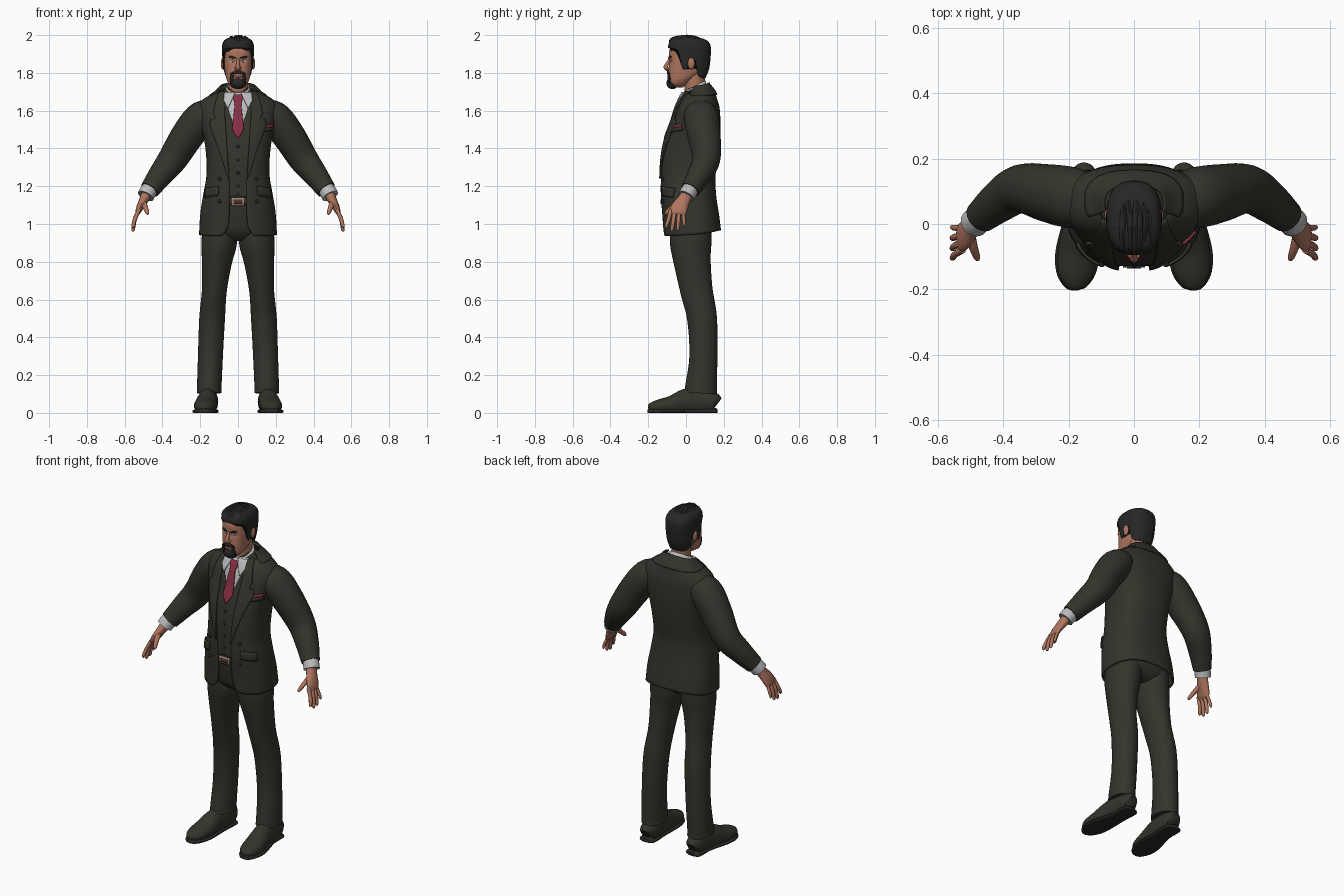
import bpy, bmesh, math, random
from mathutils import Vector

random.seed(4)
N = 2.5                      # roundness exponent of body cross-sections
TAU = 2 * math.pi


def colour(name, r, g, b):
    m = bpy.data.materials.new(name)
    m.diffuse_color = (r, g, b, 1)
    return m


SUIT = colour("charcoal_cloth", .034, .034, .025)
SHIRT = colour("white_cotton", .50, .50, .51)
TIE = colour("crimson_silk", .24, .028, .055)
SKIN = colour("skin", .43, .18, .115)
HAIR = colour("dark_hair", .020, .021, .018)
LEATHER = colour("brown_leather", .09, .035, .022)
METAL = colour("buckle_metal", .30, .24, .20)
LIP = colour("lip", .30, .10, .08)
IRIS = colour("iris", .08, .13, .17)


def at(tab, t):
    """Smooth interpolation of a table whose first column is the parameter."""
    t = min(max(t, tab[0][0]), tab[-1][0])
    i = 0
    while i < len(tab) - 2 and t > tab[i + 1][0]:
        i += 1

    def slope(k, c):
        a, b = tab[max(k - 1, 0)], tab[min(k + 1, len(tab) - 1)]
        return (b[c] - a[c]) / (b[0] - a[0])
    h = tab[i + 1][0] - tab[i][0]
    u = (t - tab[i][0]) / h
    return [(2*u**3 - 3*u*u + 1) * tab[i][c] + (u**3 - 2*u*u + u) * h * slope(i, c)
            + (3*u*u - 2*u**3) * tab[i + 1][c] + (u**3 - u*u) * h * slope(i + 1, c)
            for c in range(1, len(tab[0]))]


def grid(name, rows, mat, closed=False, caps=False, thick=0, mirror=False):
    bm = bmesh.new()
    vs = [[bm.verts.new(p) for p in r] for r in rows]
    n = len(vs[0])
    for a, b in zip(vs, vs[1:]):
        for j in range(n if closed else n - 1):
            k = (j + 1) % n
            bm.faces.new((a[j], a[k], b[k], b[j]))
    if caps:
        bm.faces.new(vs[0][::-1])
        bm.faces.new(vs[-1])
        bmesh.ops.recalc_face_normals(bm, faces=bm.faces[:])
    me = bpy.data.meshes.new(name)
    bm.to_mesh(me)
    bm.free()
    me.polygons.foreach_set("use_smooth", [True] * len(me.polygons))
    me.set_sharp_from_angle(angle=math.radians(45))
    me.materials.append(mat)
    ob = bpy.data.objects.new(name, me)
    bpy.context.collection.objects.link(ob)
    if thick:
        s = ob.modifiers.new("thickness", 'SOLIDIFY')
        s.thickness, s.offset = thick, -1
    if mirror:
        ob.modifiers.new("mirror", 'MIRROR')
    return ob


def dent(tab, x, z):
    """Eye sockets on the head."""
    if tab is not HEAD:
        return 0
    return .009 * math.exp(-((abs(x) - .03) / .015)**2 - ((z - 1.864) / .011)**2)


def wrap(name, tab, lo, hi, mat, edge=None, off=0, seg=56, nrow=30, **kw):
    """Skin around a (z, half width, front y, back y) table; edge(z) opens it at the front."""
    val = lambda f, th: f(th) if callable(f) else f
    rows = []
    for i in range(nrow + 1):
        t, row = i / nrow, []
        a = edge(val(lo, 0) + t * (val(hi, 0) - val(lo, 0))) if edge else 0
        for j in range(seg if not edge else seg + 1):
            th = a + (TAU - 2 * a) * j / seg
            z = val(lo, th) + t * (val(hi, th) - val(lo, th))
            hw, yf, yb = at(tab, z)
            s, c = math.sin(th), math.cos(th)
            x = (hw + off) * math.copysign(abs(s)**(2 / N), s)
            y = (yf + yb) / 2 - ((yb - yf) / 2 + off) * math.copysign(abs(c)**(2 / N), c)
            row.append((x, y + (dent(tab, x, z) if c > 0 else 0), z))
        rows.append(row)
    return grid(name, rows, mat, closed=not edge, **kw)


def drape(name, tab, strip, mat, off=.005, tilt=0, thick=.008, mirror=False, cols=8):
    """Plate on the front of a table's surface; strip rows are (z, x left, x right), upward."""
    rows = []
    for p, q in zip(strip, strip[1:]):
        n = max(1, round((q[0] - p[0]) / .015))
        rows += [[a + (b - a) * k / n for a, b in zip(p, q)] for k in range(n)]
    rows.append(strip[-1])
    out = []
    for z0, xl, xr in rows:
        row = []
        for j in range(cols + 1):
            x = xl + (xr - xl) * j / cols
            z = z0 + tilt * (x - (xl + xr) / 2)
            hw, yf, yb = at(tab, z)
            u = min(abs(x) / (hw + off), .985)
            y = (yf + yb) / 2 - ((yb - yf) / 2 + off) * (1 - u**N)**(1 / N)
            row.append((x, y + dent(tab, x, z), z))
        out.append(row)
    return grid(name, out, mat, thick=thick, mirror=mirror)


def tube(name, pts, mat, seg=24, sub=5, ref=(0, 1, 0), floor=None, mirror=True):
    """Limb through (x, y, z, radius a, radius b) stations."""
    tab = [(i, *p) for i, p in enumerate(pts)]
    st = [at(tab, k / sub) for k in range((len(pts) - 1) * sub + 1)]
    rows = []
    for k, s in enumerate(st):
        t = Vector(st[min(k + 1, len(st) - 1)][:3]) - Vector(st[max(k - 1, 0)][:3])
        a = Vector(ref).cross(t).normalized()
        b = t.normalized().cross(a)
        row = [Vector(s[:3]) + a * s[3] * math.cos(TAU * j / seg) + b * s[4] * math.sin(TAU * j / seg)
               for j in range(seg)]
        if floor is not None:
            for v in row:
                v.z = max(v.z, floor)
        rows.append(row)
    return grid(name, rows, mat, closed=True, caps=True, mirror=mirror)


def blob(name, c, r, mat, mirror=False, seg=16):
    rows = [[(c[0] + r[0] * math.sin(p) * math.cos(TAU * j / seg), c[1] + r[1] * math.sin(p) * math.sin(TAU * j / seg),
              c[2] - r[2] * math.cos(p)) for j in range(seg)] for p in [.1 + (math.pi - .2) * i / 10 for i in range(11)]]
    return grid(name, rows, mat, closed=True, caps=True, mirror=mirror)


# Cross-section tables: z, half width, front y, back y
COAT = [(.93, .207, -.12, .19), (1.05, .20, -.127, .175), (1.15, .185, -.135, .16), (1.25, .168, -.135, .156),
        (1.35, .168, -.13, .17), (1.45, .18, -.112, .18), (1.55, .205, -.075, .182), (1.62, .21, -.05, .177),
        (1.66, .185, -.03, .165), (1.70, .12, -.005, .152), (1.745, .075, .025, .118)]
BODY = [(.91, .10, -.04, .09), (.95, .165, -.085, .135), (1.02, .18, -.105, .15), (1.12, .17, -.118, .14),
        (1.25, .155, -.12, .14), (1.35, .155, -.117, .15), (1.45, .165, -.10, .16), (1.55, .185, -.064, .16),
        (1.62, .18, -.042, .155), (1.67, .13, -.02, .14), (1.70, .085, -.003, .125), (1.72, .06, .01, .10)]
HEAD = [(1.722, .02, -.07, -.02), (1.735, .042, -.086, 0), (1.76, .058, -.092, .03), (1.80, .068, -.093, .085),
        (1.84, .074, -.09, .11), (1.88, .077, -.09, .12), (1.92, .077, -.088, .12), (1.955, .068, -.07, .105),
        (1.98, .04, -.03, .07)]
SCALP = [(1.765, .07, -.09, .10), (1.82, .078, -.092, .122), (1.88, .083, -.094, .13), (1.93, .085, -.095, .132),
         (1.96, .08, -.09, .123), (1.98, .064, -.072, .095), (1.99, .03, -.04, .045)]

# Torso and waistcoat
wrap("trouser_seat_and_torso", BODY, .91, 1.72, SUIT, nrow=44, caps=True)
drape("shirt_front", BODY, [(1.44, -.03, .03), (1.6, -.07, .07), (1.70, -.07, .07)], SHIRT, .004)
drape("waistcoat", BODY, [(1.14, .025, .03), (1.155, 0, .10), (1.46, 0, .11), (1.6, .05, .12), (1.68, .065, .10)],
      SUIT, .010, mirror=True)
drape("tie", BODY, [(1.455, -.003, .003), (1.505, -.031, .031), (1.635, -.017, .017), (1.645, -.019, .019),
                    (1.685, -.029, .029)], TIE, .019)
drape("belt", BODY, [(1.10, -.11, .11), (1.137, -.11, .11)], LEATHER, .008)
drape("buckle", BODY, [(1.096, -.034, .034), (1.141, -.034, .034)], METAL, .014)
drape("buckle_centre", BODY, [(1.107, -.022, .022), (1.130, -.022, .022)], LEATHER, .017)

# Jacket, open at the front
GAP = [(.93, .095), (.96, .065), (1.02, .048), (1.2, .046), (1.3, .05), (1.45, .062), (1.6, .07), (1.7, .074), (1.75, .06)]


def front_edge(z):
    return math.asin(min(1, at(GAP, z)[0] / at(COAT, z)[0])**(N / 2))


wrap("jacket", COAT, lambda th: .937 + .03 * ((1 - math.cos(th)) / 2)**2, lambda th: 1.715 - .03 * math.cos(th),
     SUIT, edge=front_edge, seg=72, nrow=60, thick=.012)
wrap("jacket_collar", COAT, lambda th: 1.685, lambda th: 1.735 - .015 * math.cos(th), SUIT,
     edge=lambda z: 1.1, off=.008, nrow=8, thick=.008)
drape("lapel", COAT, [(1.24, .047, .052), (1.40, .058, .105), (1.525, .066, .152), (1.555, .068, .145),
                      (1.56, .068, .118), (1.585, .069, .132), (1.65, .072, .118), (1.705, .073, .10)],
      SUIT, .009, mirror=True)
drape("hip_pocket_flap", COAT, [(1.145, .105, .178), (1.195, .105, .176)], SUIT, .009, tilt=-.15, mirror=True)
drape("breast_pocket", COAT, [(1.490, .135, .19), (1.512, .135, .19)], SUIT, .008, tilt=.15)
drape("pocket_square", COAT, [(1.510, .137, .19), (1.526, .137, .19)], TIE, .008, tilt=.15)

# Buttons
for z in (1.20, 1.27, 1.34, 1.41):
    blob("waistcoat_button", (0, at(BODY, z)[1] - .011, z), (.008, .004, .008), HAIR)
for z in (1.12, 1.24):
    blob("jacket_button", (.098, at(COAT, z)[1] + .013, z), (.010, .010, .010), HAIR, mirror=True)

# Shirt collar and neck
tube("neck", [(0, .055, 1.65, .056, .058), (0, .047, 1.72, .052, .055), (0, .042, 1.80, .055, .056)], SKIN, mirror=False)
ring = lambda rx, ry, z, lift: [(rx * math.sin(t), .042 - ry * math.cos(t), z - lift * math.cos(t))
                                for t in [TAU * j / 40 for j in range(40)]]
grid("shirt_collar", [ring(.076, .076, 1.665, .02), ring(.068, .068, 1.70, .028), ring(.061, .062, 1.728, .032)],
     SHIRT, closed=True, thick=.006)
drape("collar_flap", BODY, [(1.615, .052, .056), (1.655, .034, .076), (1.70, .014, .072)], SHIRT, .020, mirror=True)

# Arms and cuffs
tube("sleeve", [(.11, .075, 1.575, .06, .07), (.185, .08, 1.567, .088, .093), (.265, .095, 1.472, .087, .088),
                (.345, .108, 1.345, .078, .074), (.41, .07, 1.26, .065, .064), (.468, .022, 1.18, .052, .05)], SUIT)
tube("cuff", [(.455, .033, 1.20, .044, .043), (.478, .013, 1.168, .045, .044), (.489, .002, 1.148, .045, .044)], SHIRT)

# Hands
tube("palm", [(.478, .012, 1.17, .029, .031), (.497, -.010, 1.13, .025, .035), (.517, -.032, 1.092, .020, .044),
              (.530, -.045, 1.062, .014, .044), (.534, -.048, 1.048, .007, .034)], SKIN, seg=16)
for y0, y1, z1, r in ((-.080, -.104, .978, .0105), (-.058, -.074, .960, .011), (-.036, -.043, .964, .0105),
                      (-.014, -.010, .987, .009)):
    tube("finger", [(.524, y0, 1.075, r, r), (.546, (y0 + y1) / 2, 1.025, r, r), (.555, y1, z1 + .012, r * .85, r * .85),
                    (.555, y1, z1, r * .3, r * .3)], SKIN, seg=10, sub=4)
tube("thumb", [(.503, -.025, 1.12, .016, .018), (.492, -.068, 1.092, .014, .014), (.480, -.102, 1.06, .010, .011),
               (.477, -.108, 1.05, .004, .004)], SKIN, seg=10, sub=4)

# Legs and shoes
tube("trouser_leg", [(.095, .027, 1.0, .088, .11), (.10, .025, .90, .094, .11), (.112, .033, .80, .080, .098),
                     (.125, .055, .65, .066, .086), (.137, .085, .50, .068, .079), (.146, .092, .30, .066, .074),
                     (.152, .080, .14, .065, .084), (.152, .078, .105, .066, .087)], SUIT, seg=32)
tube("shoe", [(.152, .163, .045, .025, .03), (.153, .145, .055, .046, .055), (.155, .07, .06, .050, .072),
              (.162, 0, .058, .053, .070), (.172, -.08, .042, .060, .048), (.178, -.15, .033, .054, .036),
              (.180, -.188, .028, .032, .024), (.180, -.20, .026, .010, .010)], SUIT, ref=(0, 0, 1), floor=.004)
tube("shoe_sole", [(.152, .166, .008, .025, .013), (.153, .145, .008, .050, .018), (.156, .05, .008, .050, .018),
                   (.172, -.08, .008, .067, .018), (.178, -.15, .008, .060, .018), (.180, -.192, .008, .034, .018),
                   (.180, -.203, .008, .010, .010)], HAIR, ref=(0, 0, 1), floor=0)

# Head and face
wrap("head", HEAD, 1.722, 1.98, SKIN, seg=64, nrow=52, caps=True)
tube("nose", [(0, -.082, 1.878, .007, .007), (0, -.096, 1.855, .008, .009), (0, -.107, 1.832, .012, .012),
              (0, -.100, 1.818, .011, .009), (0, -.088, 1.812, .008, .006)], SKIN, seg=14, mirror=False, ref=(0, -1, 0))
blob("nostril", (.011, -.095, 1.824), (.008, .011, .007), SKIN, mirror=True)
blob("ear", (.080, .028, 1.85), (.011, .019, .031), SKIN, mirror=True)
drape("eye_white", HEAD, [(1.857, .027, .033), (1.862, .017, .043), (1.867, .027, .035)], SHIRT, .002, thick=.004, mirror=True)
drape("iris", HEAD, [(1.858, .028, .032), (1.862, .0255, .0345), (1.866, .028, .032)], IRIS, .003, thick=.004, mirror=True)
drape("eyebrow", HEAD, [(1.876, .012, .024), (1.882, .013, .050), (1.888, .030, .048)], HAIR, .005, mirror=True)
drape("lips", HEAD, [(1.776, -.014, .014), (1.784, -.023, .023), (1.792, -.012, .012)], LIP, .005)

# Goatee
blob("chin_beard", (0, -.072, 1.746), (.043, .032, .032), HAIR)
drape("beard_side", HEAD, [(1.745, .020, .042), (1.77, .026, .044), (1.80, .027, .040)], HAIR, .007, mirror=True)
drape("moustache", HEAD, [(1.793, 0, .038), (1.802, 0, .034), (1.812, 0, .014)], HAIR, .008, mirror=True)

# Hair with a cut line running over the brow, sideburn and nape
LINE = [(0, 1.932), (.9, 1.928), (1.15, 1.905), (1.32, 1.825), (1.5, 1.82), (1.62, 1.865), (1.8, 1.86), (1.95, 1.80),
        (2.3, 1.775), (3.15, 1.77)]
wrap("hair", SCALP, lambda th: at(LINE, min(th, TAU - th))[0], 1.99, HAIR, seg=80, nrow=24, caps=True)
for i in range(9):
    x = -.06 + .015 * i
    d = 6 * x * x
    j = lambda: random.uniform(-.008, .008)
    tube("hair_lock", [(x + j(), -.085 + 8 * x * x, 1.958 - d, .006, .006), (x + j(), -.068 + 8 * x * x, 1.976 - d, .014, .010),
                       (x + j(), j(), 1.988 - d, .014, .011), (x * .9 + j(), .065, 1.978 - d, .012, .009),
                       (x * .8, .10, 1.957 - d, .005, .005)], HAIR, seg=10, sub=4, ref=(1, 0, 0), mirror=False)
